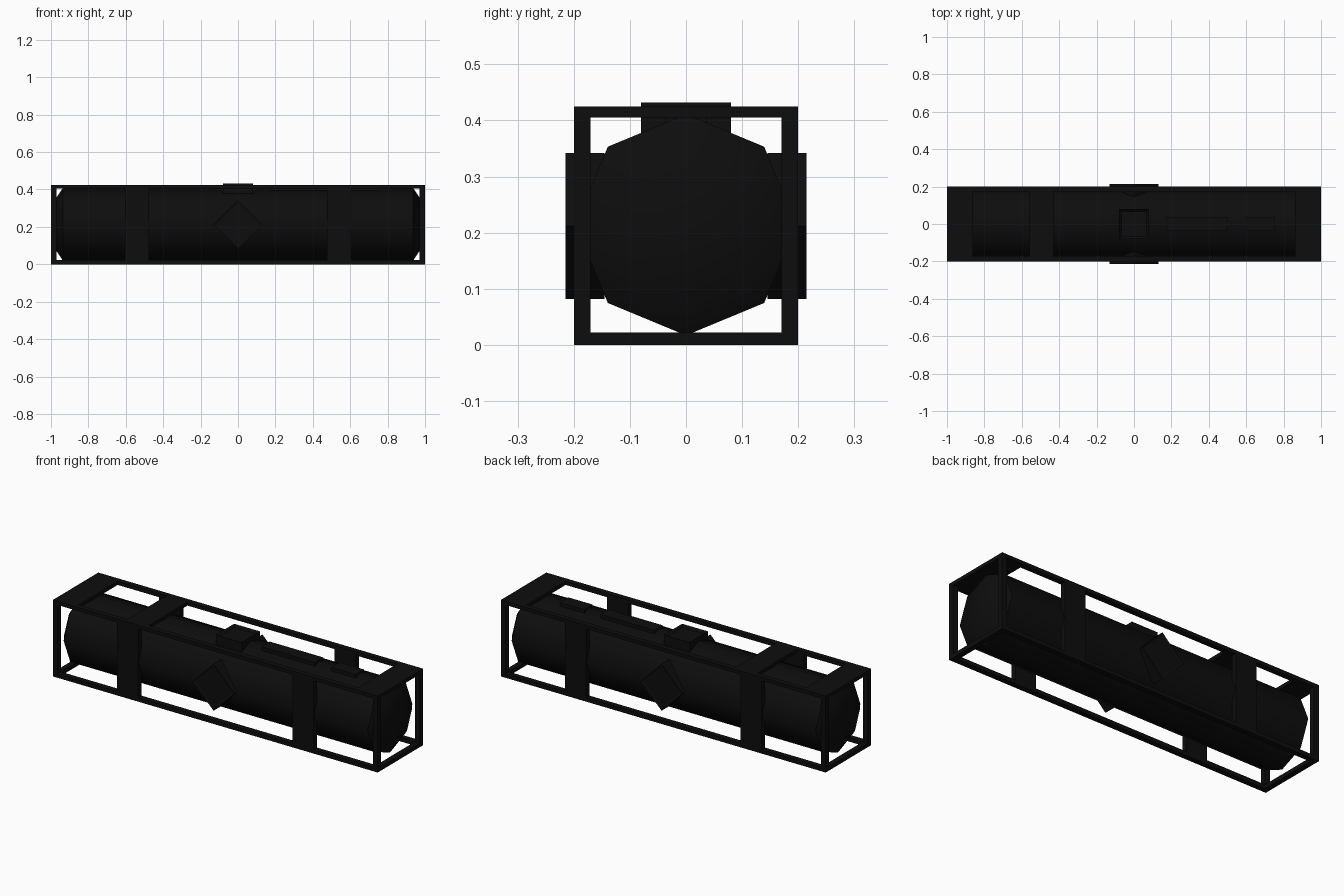
import bpy, bmesh, math

if "Cube" in bpy.data.objects:
    bpy.data.objects.remove(bpy.data.objects["Cube"])

dark = bpy.data.materials.new("dark_paint")
dark.diffuse_color = (0.004, 0.004, 0.004, 1)
dark.use_nodes = True
dark.node_tree.nodes["Principled BSDF"].inputs["Base Color"].default_value = dark.diffuse_color


def finish(name, bm):
    bmesh.ops.recalc_face_normals(bm, faces=bm.faces)
    me = bpy.data.meshes.new(name)
    bm.to_mesh(me)
    bm.free()
    me.materials.append(dark)
    ob = bpy.data.objects.new(name, me)
    bpy.context.collection.objects.link(ob)
    return ob


def box(name, x0, x1, y0, y1, z0, z1):
    bm = bmesh.new()
    bmesh.ops.create_cube(bm, size=1)
    for v in bm.verts:
        v.co = (x1 if v.co.x > 0 else x0, y1 if v.co.y > 0 else y0,
                z1 if v.co.z > 0 else z0)
    return finish(name, bm)


def inset_face(bm, axis, sign, width, depth):
    f = max(bm.faces, key=lambda f: f.calc_center_median()[axis] * sign)
    bmesh.ops.inset_individual(bm, faces=[f], thickness=width)
    for v in f.verts:
        v.co[axis] -= sign * depth


H = 0.425
# Outer frame: long rails, corner posts, end crossbars and side straps
for s, side in ((-1, "front"), (1, "back")):
    ya, yb = sorted((s * 0.17, s * 0.2))
    box(side + "_bottom_rail", -1, 1, ya, yb, 0, 0.022)
    box(side + "_top_rail", -1, 1, ya, yb, H - 0.02, H)
    for e, end in ((-1, "left"), (1, "right")):
        xa, xb = sorted((e * 0.97, e))
        box(f"{side}_{end}_post", xa, xb, ya, yb, 0.022, H - 0.02)
        xa, xb = sorted((e * 0.475, e * 0.605))
        box(f"{side}_{end}_strap", xa, xb, ya, yb, 0.022, H - 0.02)
for e, end in ((-1, "left"), (1, "right")):
    xa, xb = sorted((e * 0.97, e))
    box(end + "_bottom_crossbar", xa, xb, -0.17, 0.17, 0, 0.022)
    xa, xb = sorted((e * 0.86, e))
    box(end + "_top_plate", xa, xb, -0.17, 0.17, H - 0.02, H)
box("top_cross_plate", -0.56, -0.43, -0.17, 0.17, H - 0.02, H)

# Eight-sided tank with tapered ends
bm = bmesh.new()
rings = []
for x, r in ((-0.972, 0.14), (-0.935, 0.197), (0.935, 0.197), (0.972, 0.14)):
    rings.append([bm.verts.new((x, r * math.cos(i * math.pi / 4),
                                0.214 + r * math.sin(i * math.pi / 4)))
                  for i in range(8)])
for a, b in zip(rings, rings[1:]):
    for i in range(8):
        j = (i + 1) % 8
        bm.faces.new((a[i], a[j], b[j], b[i]))
bm.faces.new(rings[0])
bm.faces.new(rings[-1])
tank = finish("tank", bm)
for p in tank.data.polygons:
    p.use_smooth = True
tank.data.set_sharp_from_angle(angle=math.radians(46))

# Diamond signs on both sides, with a shallow raised border
for s, side in ((-1, "front"), (1, "back")):
    bm = bmesh.new()
    loops = [[bm.verts.new((x, s * y, 0.212 + z)) for x, z in
              ((0.13, 0), (0, 0.13), (-0.13, 0), (0, -0.13))] for y in (0.145, 0.215)]
    for i in range(4):
        j = (i + 1) % 4
        bm.faces.new((loops[0][i], loops[0][j], loops[1][j], loops[1][i]))
    bm.faces.new(loops[0])
    bm.faces.new(loops[1])
    bmesh.ops.recalc_face_normals(bm, faces=bm.faces)
    inset_face(bm, 1, s, 0.014, 0.004)
    finish(side + "_diamond_sign", bm)

# Filling hatch with recessed lid
bm = bmesh.new()
bmesh.ops.create_cube(bm, size=1)
for v in bm.verts:
    v.co = (v.co.x * 0.16, v.co.y * 0.16, 0.432 if v.co.z > 0 else 0.36)
inset_face(bm, 2, 1, 0.018, 0.012)
finish("hatch", bm)

# Walkway plates along the tank ridge
box("long_walkway", 0.17, 0.5, -0.037, 0.037, 0.385, 0.416)
box("short_walkway", 0.6, 0.75, -0.037, 0.037, 0.385, 0.416)
